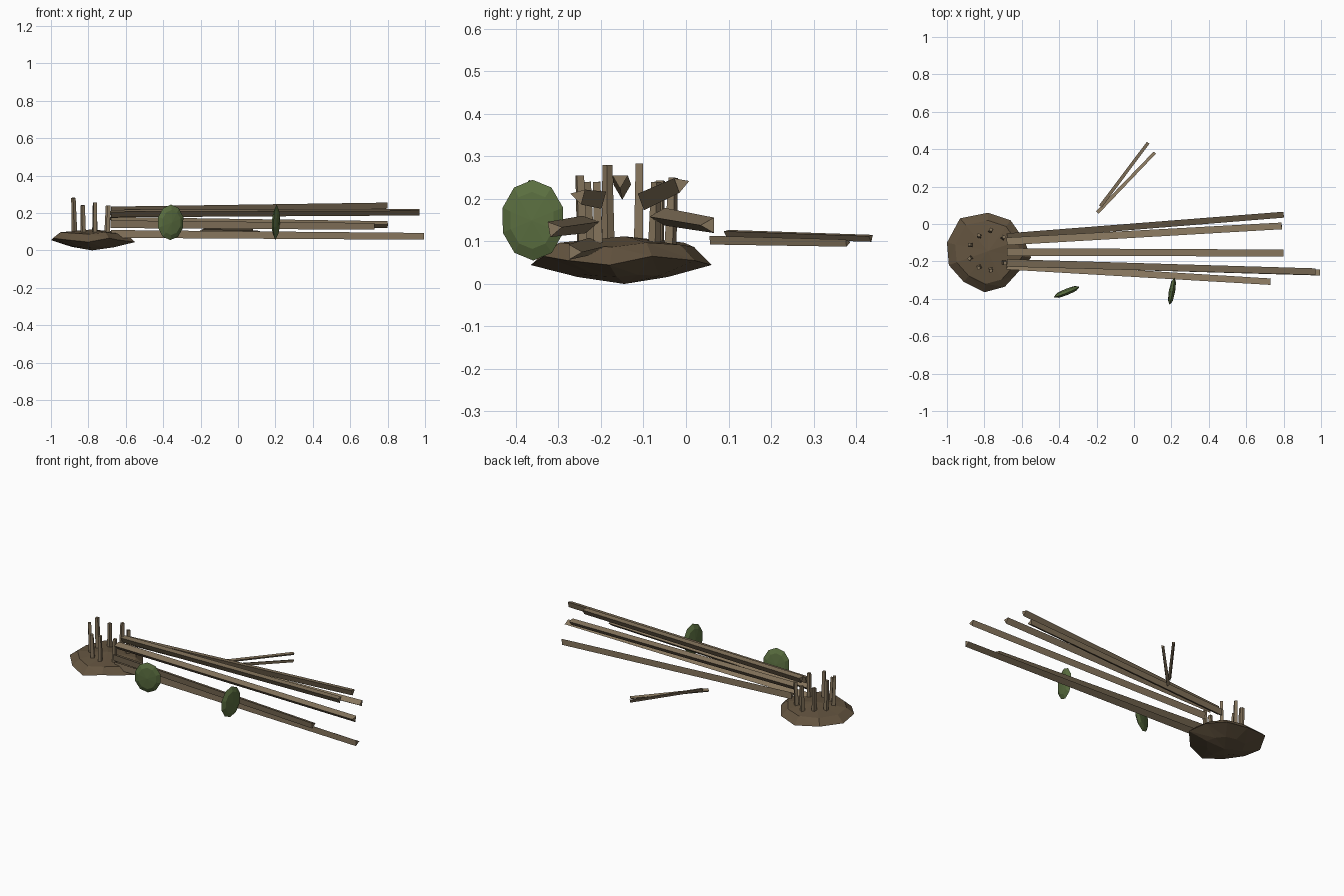
import bpy, bmesh, math
from mathutils import Vector, Matrix

if "Cube" in bpy.data.objects:
    bpy.data.objects.remove(bpy.data.objects["Cube"], do_unlink=True)


def material(name, rgb):
    m = bpy.data.materials.new(name)
    m.use_nodes = True
    m.diffuse_color = (*rgb, 1)
    m.node_tree.nodes["Principled BSDF"].inputs["Base Color"].default_value = (*rgb, 1)
    return m


BARK = material("dark bark", (0.125, 0.088, 0.050))
WOOD = material("dry wood", (0.24, 0.18, 0.11))
LEAF = material("leaf green", (0.105, 0.160, 0.052))


def finish(name, bm, mat):
    bmesh.ops.recalc_face_normals(bm, faces=bm.faces)
    mesh = bpy.data.meshes.new(name)
    bm.to_mesh(mesh)
    bm.free()
    mesh.materials.append(mat)
    ob = bpy.data.objects.new(name, mesh)
    bpy.context.collection.objects.link(ob)
    return ob


def stick(name, start, end, r1, r2, spin=0, sides=3):
    """Tapered, few-sided rod between two points; spin turns its section."""
    a, b = Vector(start), Vector(end)
    axis = (b - a).normalized()
    ref = Vector((0, 0, 1)) if abs(axis.z) < 0.8 else Vector((1, 0, 0))
    u = axis.cross(ref).normalized()
    v = u.cross(axis)
    bm = bmesh.new()
    rings = []
    for p, r in ((a, r1), (b, r2)):
        angles = [math.radians(spin) + math.tau * i / sides for i in range(sides)]
        rings.append([bm.verts.new(p + r * (u * math.cos(t) + v * math.sin(t)))
                      for t in angles])
    for i in range(sides):
        j = (i + 1) % sides
        bm.faces.new((rings[0][i], rings[0][j], rings[1][j], rings[1][i]))
    for ring in rings:
        bm.faces.new(ring)
    return finish(name, bm, WOOD)


# Root plate: irregular faceted disc with a shallow pointed underside
outline = [(-1, -0.1), (-0.93, 0.03), (-0.78, 0.06), (-0.66, 0.02), (-0.59, -0.08),
           (-0.55, -0.18), (-0.64, -0.28), (-0.69, -0.335), (-0.8, -0.365),
           (-0.91, -0.31), (-0.99, -0.22)]
centre = Vector((-0.78, -0.145))
bm = bmesh.new()
levels = []
for scale, z, wave in ((0.5, 0.019, 0.003), (1, 0.055, 0.012), (0.8, 0.092, 0.006)):
    ring = []
    for i, p in enumerate(outline):
        q = centre + (Vector(p) - centre) * scale
        ring.append(bm.verts.new((q.x, q.y, z + wave * math.sin(i * 2.1))))
    levels.append(ring)
bottom = bm.verts.new((*centre, 0))
top = bm.verts.new((*centre, 0.112))
n = len(outline)
for i in range(n):
    j = (i + 1) % n
    bm.faces.new((bottom, levels[0][j], levels[0][i]))
    bm.faces.new((top, levels[2][i], levels[2][j]))
    for low, high in zip(levels, levels[1:]):
        bm.faces.new((low[i], low[j], high[j]))
        bm.faces.new((low[i], high[j], high[i]))
finish("root_plate", bm, BARK)

# Broken root stakes in a ring on the plate: x, y, top height
stakes = [(-0.88, -0.11, 0.283), (-0.83, -0.06, 0.243), (-0.765, -0.03, 0.25),
          (-0.695, -0.07, 0.24), (-0.88, -0.185, 0.28), (-0.83, -0.235, 0.24),
          (-0.765, -0.25, 0.255), (-0.69, -0.21, 0.24)]
for i, (x, y, z) in enumerate(stakes):
    foot = centre + (Vector((x, y)) - centre) * 0.94
    stick(f"root_stake_{i + 1}", (foot.x, foot.y, 0.085), (x, y, z),
          0.015, 0.012, spin=45 + 13 * i, sides=4)

# Long fallen branches: start, end, section spin
branches = [
    ((-0.68, -0.062, 0.158), (0.80, 0.055, 0.138), 0),
    ((-0.68, -0.095, 0.197), (0.79, -0.012, 0.235), 40),
    ((-0.68, -0.150, 0.222), (0.80, -0.155, 0.245), 30),
    ((-0.68, -0.205, 0.200), (0.97, -0.252, 0.207), 15),
    ((-0.68, -0.215, 0.088), (0.995, -0.265, 0.075), 60),
    ((-0.68, -0.228, 0.142), (0.73, -0.312, 0.130), 50),
]
for i, (a, b, spin) in enumerate(branches):
    stick(f"long_branch_{i + 1}", a, b, 0.024, 0.021, spin)

# Pair of loose twigs at the back
stick("back_twig_1", (-0.18, 0.095, 0.120), (0.075, 0.435, 0.109), 0.011, 0.010, 20)
stick("back_twig_2", (-0.195, 0.06, 0.104), (0.112, 0.38, 0.097), 0.012, 0.010, 50)


# Upright lens-shaped leaves: decagon rim with a small bevelled face per side
def leaf(name, loc, heading, tilt):
    bm = bmesh.new()
    bmesh.ops.create_uvsphere(bm, u_segments=10, v_segments=4, radius=1)
    m = (Matrix.Translation(loc) @ Matrix.Rotation(heading, 4, 'Z')
         @ Matrix.Rotation(math.pi / 2 + tilt, 4, 'X')
         @ Matrix.Diagonal((0.076, 0.095, 0.017, 1)))
    bmesh.ops.transform(bm, matrix=m, verts=bm.verts)
    return finish(name, bm, LEAF)


leaf("leaf_1", (-0.36, -0.363, 0.15), math.radians(22), 0.06)
leaf("leaf_2", (0.203, -0.36, 0.15), math.radians(80), 0.04)
